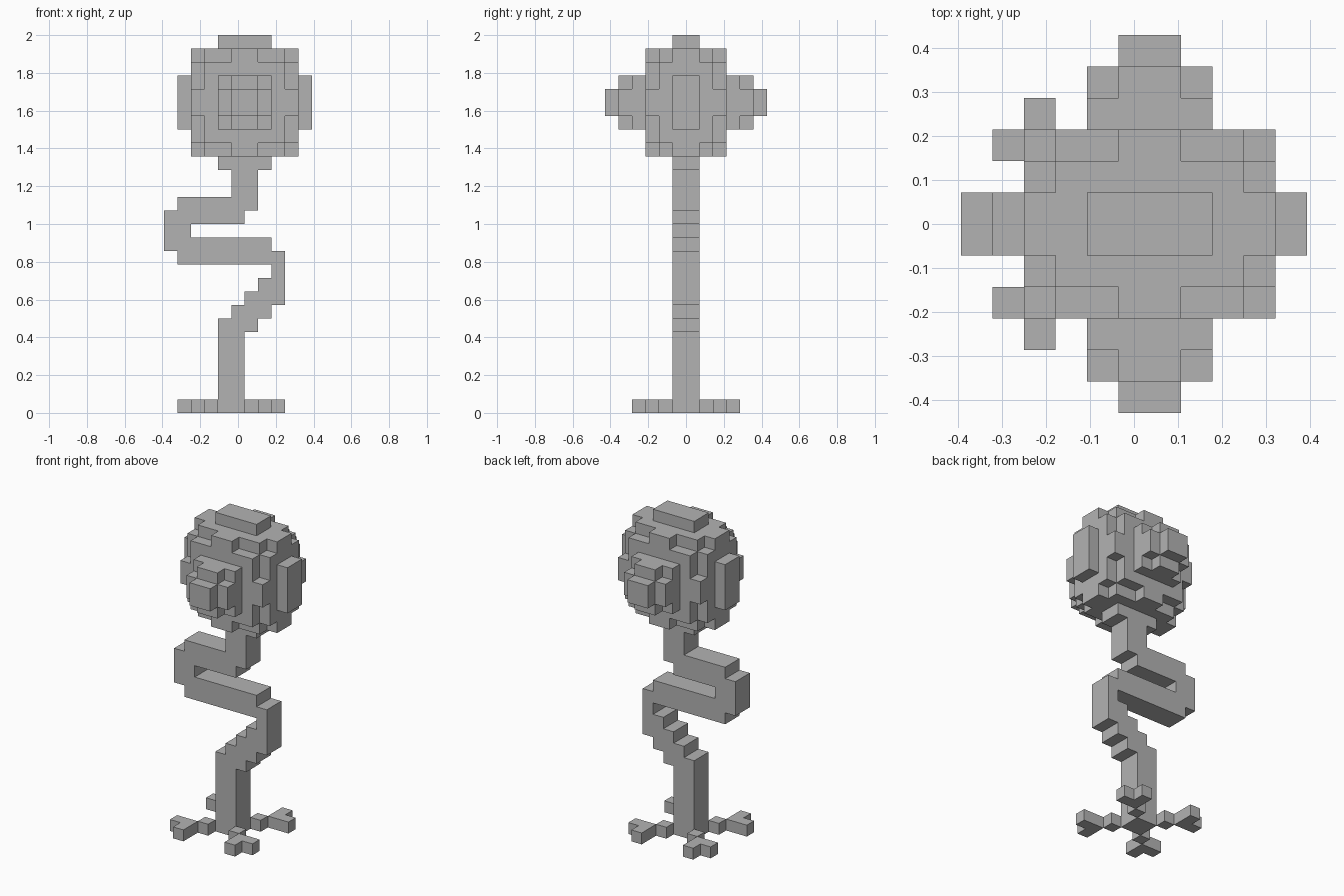
import bpy
import bmesh
from itertools import product
from mathutils import Vector

cube = bpy.data.objects.get("Cube")
if cube:
    bpy.data.objects.remove(cube, do_unlink=True)

U = 2 / 28  # size of one block

grey = bpy.data.materials.new("plain grey")
grey.use_nodes = True
colour = (0.45, 0.45, 0.45, 1)
grey.diffuse_color = colour
grey.node_tree.nodes["Principled BSDF"].inputs["Base Color"].default_value = colour


def blocks(*boxes):
    """Set of unit cells covered by boxes given as (x0, x1, y0, y1, z0, z1)."""
    cells = set()
    for x0, x1, y0, y1, z0, z1 in boxes:
        cells.update(product(range(x0, x1), range(y0, y1), range(z0, z1)))
    return cells


def centred(a, b, c):
    return (-a, a, -b, b, -c, c)


def build(name, cells, offset):
    """Outer skin of a set of cells, moved by an offset in blocks."""
    bm = bmesh.new()
    verts = {}
    for cell in sorted(cells):
        for axis, side in product(range(3), (0, 1)):
            near = list(cell)
            near[axis] += 2 * side - 1
            if tuple(near) in cells:
                continue
            ring = []
            for a, b in ((0, 0), (1, 0), (1, 1), (0, 1)):
                p = list(cell)
                p[axis] += side
                p[(axis + 1) % 3] += a
                p[(axis + 2) % 3] += b
                p = tuple(p)
                if p not in verts:
                    verts[p] = bm.verts.new((Vector(p) + Vector(offset)) * U)
                ring.append(verts[p])
            bm.faces.new(ring if side else ring[::-1])
    mesh = bpy.data.meshes.new(name)
    bm.to_mesh(mesh)
    bm.free()
    mesh.materials.append(grey)
    bpy.context.collection.objects.link(bpy.data.objects.new(name, mesh))


# Rounded head with raised pads on every side
head = blocks(
    centred(4, 1, 4), centred(1, 3, 4), centred(4, 3, 1),
    centred(3, 2, 4), centred(3, 3, 3), centred(4, 2, 3),
    centred(5, 1, 2),                                       # side pads
    centred(2, 1, 5),                                       # top and bottom pads
    centred(2, 4, 2), centred(2, 5, 1), centred(1, 5, 2),   # front and back snouts
    centred(1, 6, 1),
)
build("head", head, (0.5, 0, 23))

# Winding stem: each run is left, right, bottom, top
runs = [
    (-1, 1, 0, 6), (-1, 2, 6, 7), (0, 3, 7, 8), (1, 4, 8, 9), (2, 4, 9, 10),
    (3, 4, 10, 11), (-4, 4, 11, 12), (-5, 3, 12, 13), (-5, -3, 13, 14),
    (-5, 1, 14, 15), (-4, 2, 15, 16), (0, 2, 16, 18),
]
stem = blocks(*[(l, r, -1, 1, b, t) for l, r, b, t in runs])
build("stem", stem, (-0.5, 0, 0))

# Four forked roots, mirrored around the stem
root = [(1, 1), (2, 2), (3, 2), (2, 3)]
for side, sx in (("right", -1), ("left", 1)):
    for end, sy in (("front", -1), ("back", 1)):
        cells = {(x if sx > 0 else -x - 1, y if sy > 0 else -y - 1, 0) for x, y in root}
        build(f"{end}_{side}_root", cells, (-0.5, 0, 0))
